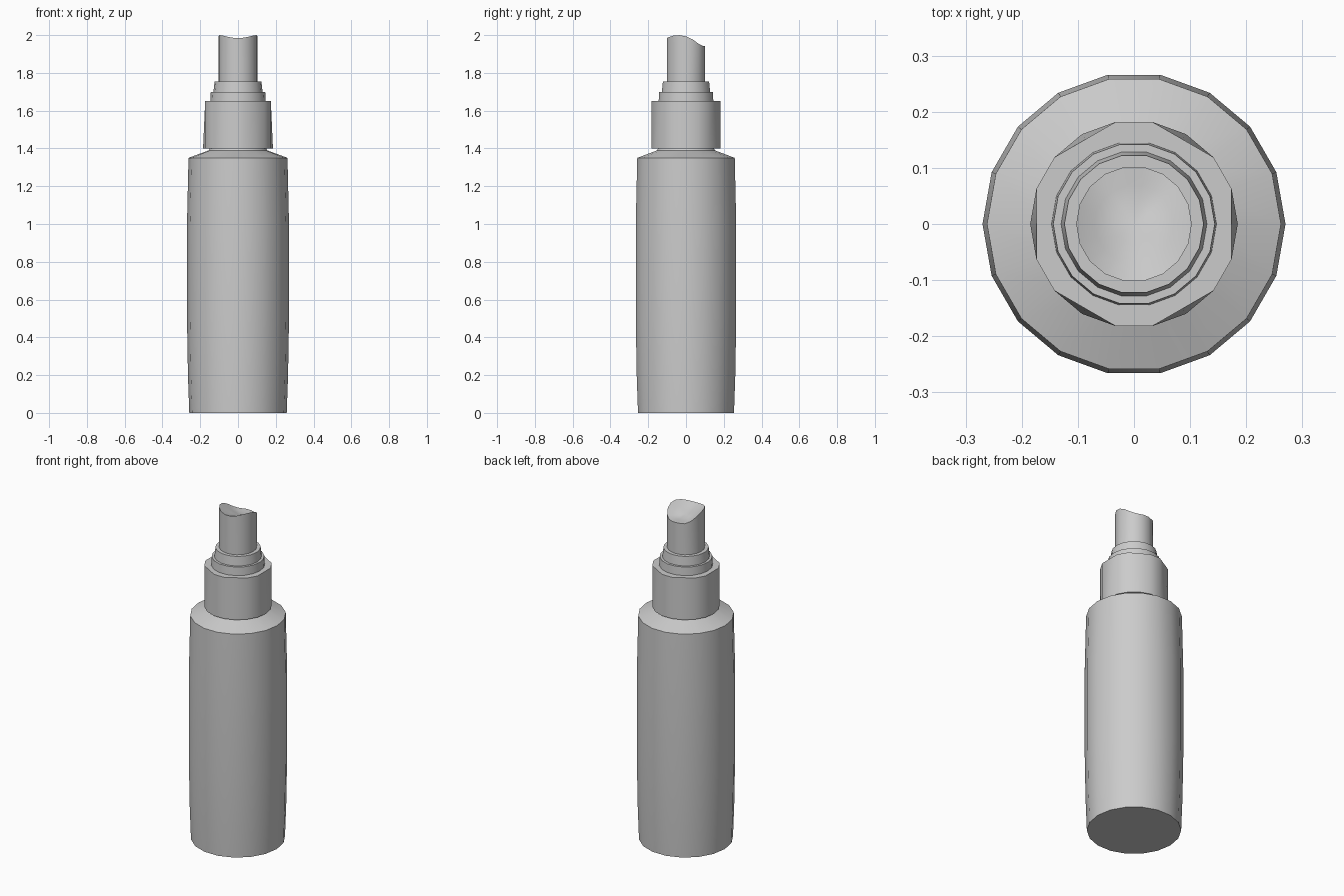
import bpy
import bmesh
from math import cos, sin, tau

SIDES = 18

cube = bpy.data.objects.get("Cube")
if cube:
    bpy.data.objects.remove(cube, do_unlink=True)

# One plain grey plastic for everything
grey = bpy.data.materials.new("grey_plastic")
grey.use_nodes = True
colour = (0.6, 0.6, 0.6, 1)
grey.diffuse_color = colour
grey.node_tree.nodes["Principled BSDF"].inputs["Base Color"].default_value = colour


def lathe(name, profile, shape=None, centre=False):
    """Revolve (radius, z) pairs; shape may move single ring points."""
    bm = bmesh.new()
    rings = []
    for level, (r, z) in enumerate(profile):
        ring = []
        for i in range(SIDES):
            a = tau * i / SIDES
            x, y, h = r * cos(a), r * sin(a), z
            if shape:
                x, y, h = shape(level, i, x, y, h)
            ring.append(bm.verts.new((x, y, h)))
        rings.append(ring)
    for low, high in zip(rings, rings[1:]):
        for i in range(SIDES):
            j = (i + 1) % SIDES
            bm.faces.new((low[i], low[j], high[j], high[i]))
    bm.faces.new(rings[0][::-1])
    top = bm.faces.new(rings[-1])
    if centre:
        bmesh.ops.poke(bm, faces=[top])
    mesh = bpy.data.meshes.new(name)
    bm.to_mesh(mesh)
    bm.free()
    mesh.materials.append(grey)
    obj = bpy.data.objects.new(name, mesh)
    bpy.context.collection.objects.link(obj)
    bpy.ops.object.select_all(action='DESELECT')
    obj.select_set(True)
    bpy.context.view_layer.objects.active = obj
    bpy.ops.object.shade_smooth_by_angle(angle=0.5)
    return obj


# Bottle with a faintly bulging wall, sloped shoulder and short neck
lathe("bottle_body", [(0.258, 0), (0.265, 0.2), (0.27, 0.5), (0.27, 1.0),
                      (0.262, 1.35), (0.155, 1.39), (0.145, 1.41)])


# Collar whose upper rim is flattened at every third corner
def flatten_corners(level, i, x, y, z):
    f = 0.94 if level and i % 3 == 0 else 1
    return x * f, y * f, z


lathe("collar", [(0.185, 1.4), (0.185, 1.65)], flatten_corners)

# Stepped rings under the pump
lathe("lower_ring", [(0.147, 1.65), (0.144, 1.7)])
lathe("upper_ring", [(0.13, 1.7), (0.124, 1.755)])


# Pump button with a finger dish sloping down to the back
def dish(level, i, x, y, z):
    if level:
        z = max(1.942, 1.951 - 0.32 * y + 4 * x * x)
    return x, y, z


lathe("pump_button", [(0.103, 1.75), (0.103, 2), (0.07, 2), (0.035, 2)],
      dish, centre=True)
